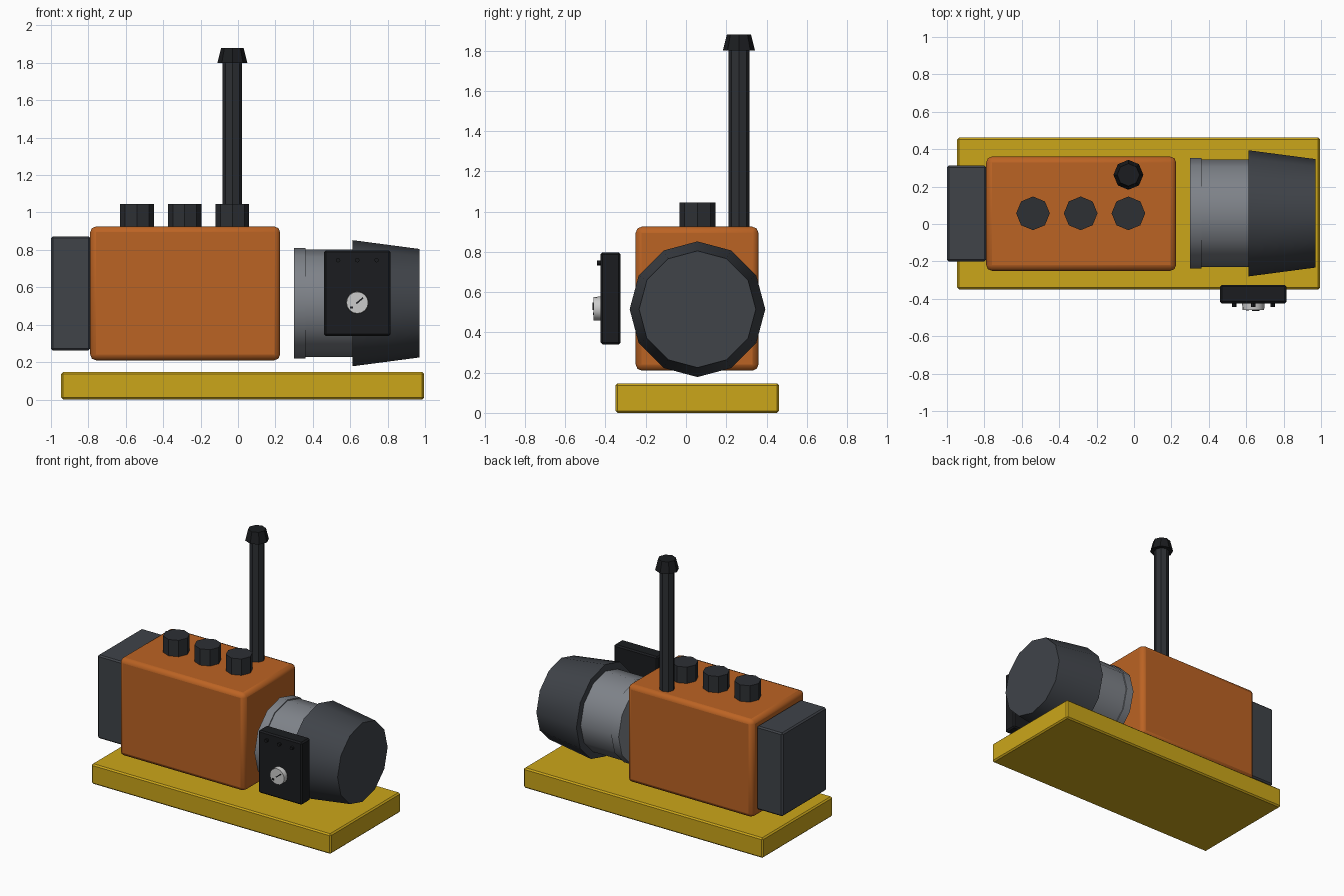
import bpy, math
from mathutils import Vector

if "Cube" in bpy.data.objects:
    bpy.data.objects.remove(bpy.data.objects["Cube"])


def mat(name, r, g, b):
    m = bpy.data.materials.new(name)
    m.diffuse_color = (r, g, b, 1)
    m.use_nodes = True
    m.node_tree.nodes["Principled BSDF"].inputs["Base Color"].default_value = m.diffuse_color
    return m


yellow = mat("yellow_paint", 0.60, 0.38, 0.01)
orange = mat("orange_paint", 0.50, 0.125, 0.017)
dark = mat("dark_grey", 0.05, 0.056, 0.066)
steel = mat("steel_grey", 0.21, 0.225, 0.25)
darker = mat("dark_pipe", 0.026, 0.029, 0.034)
black = mat("black", 0.011, 0.012, 0.014)
silver = mat("silver", 0.6, 0.6, 0.6)


def smooth(o, angle):
    bpy.ops.object.select_all(action='DESELECT')
    o.select_set(True)
    bpy.context.view_layer.objects.active = o
    bpy.ops.object.shade_smooth_by_angle(angle=math.radians(angle))


def box(name, lo, hi, material, bevel=0.0, segments=1):
    lo, hi = Vector(lo), Vector(hi)
    bpy.ops.mesh.primitive_cube_add(size=1, location=(lo + hi) / 2)
    o = bpy.context.object
    o.name = name
    o.scale = hi - lo
    bpy.ops.object.transform_apply(location=False, rotation=False)
    o.data.materials.append(material)
    if bevel:
        b = o.modifiers.new("Bevel", 'BEVEL')
        b.width, b.segments = bevel, segments
    return o


def cyl(name, start, end, r1, r2, sides, material, smooth_angle=0):
    """Tapered cylinder from start to end."""
    start, end = Vector(start), Vector(end)
    d = end - start
    bpy.ops.mesh.primitive_cone_add(vertices=sides, radius1=r1, radius2=r2, depth=d.length,
                                    location=(start + end) / 2,
                                    rotation=d.to_track_quat('Z', 'Y').to_euler())
    o = bpy.context.object
    o.name = name
    o.data.materials.append(material)
    if smooth_angle:
        smooth(o, smooth_angle)
    return o


# Base skid
box("base_plate", (-0.945, -0.35, 0), (0.995, 0.462, 0.147), yellow, 0.01)

# Engine block and radiator
block = box("engine_block", (-0.79, -0.25, 0.21), (0.225, 0.36, 0.925), orange, 0.03, 2)
smooth(block, 50)
box("radiator", (-1.0, -0.2, 0.262), (-0.79, 0.312, 0.873), dark, 0.01)

# Row of cylinder caps
for i, x in enumerate((-0.54, -0.285, -0.03)):
    cyl(f"cylinder_cap_{i + 1}", (x, 0.057, 0.9), (x, 0.057, 1.045), 0.09, 0.09, 8, darker)

# Exhaust stack
cyl("exhaust_pipe", (-0.03, 0.263, 0.9), (-0.03, 0.263, 1.8), 0.052, 0.052, 8, darker)
cyl("exhaust_cap", (-0.03, 0.263, 1.8), (-0.03, 0.263, 1.88), 0.08, 0.06, 8, black)

# Alternator along x
cy, cz = 0.057, 0.515
for name, x0, x1, r0, r1, m in (
        ("alternator_flange", 0.30, 0.36, 0.295, 0.295, steel),
        ("alternator_body", 0.35, 0.63, 0.287, 0.287, steel),
        ("alternator_end_bell", 0.613, 0.97, 0.337, 0.29, dark)):
    cyl(name, (x0, cy, cz), (x1, cy, cz), r0, r1, 12, m, 40)

# Control panel with dial and lamps
box("control_panel", (0.46, -0.425, 0.34), (0.815, -0.325, 0.798), black, 0.01)
cyl("dial", (0.638, -0.42, 0.518), (0.638, -0.46, 0.518), 0.06, 0.058, 16, silver, 40)
needle = box("dial_needle", (-0.024, -0.003, -0.004), (0.024, 0.003, 0.004), black)
needle.location = (0.651, -0.461, 0.529)
needle.rotation_euler = (0, math.radians(-40), 0)
box("dial_mark", (0.598, -0.463, 0.486), (0.614, -0.455, 0.498), black)
for i, x in enumerate((0.535, 0.638, 0.741)):
    cyl(f"indicator_{i + 1}", (x, -0.42, 0.745), (x, -0.443, 0.745), 0.012, 0.012, 8, black)
